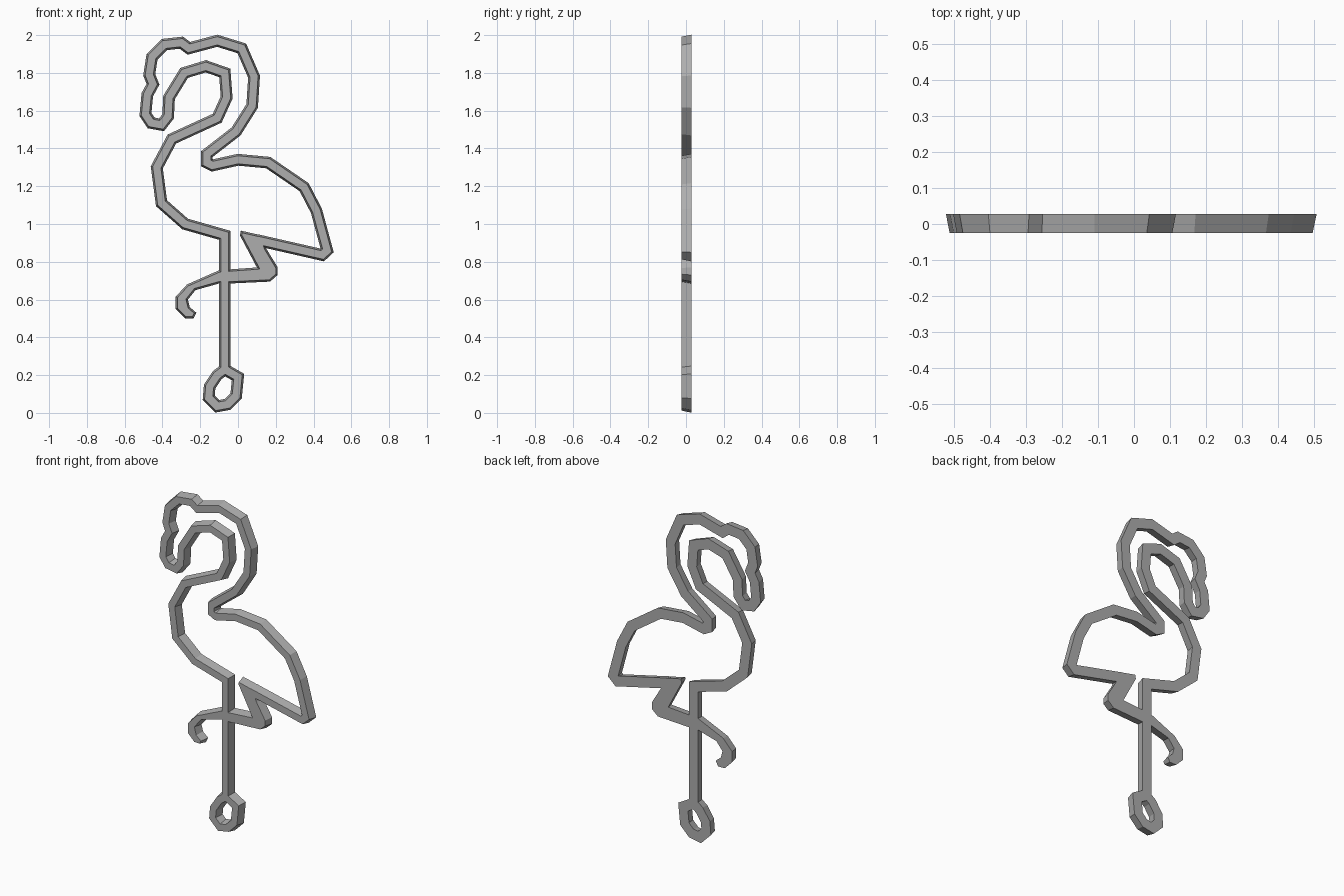
import bpy, bmesh
from mathutils import Vector

if "Cube" in bpy.data.objects:
    bpy.data.objects.remove(bpy.data.objects["Cube"])

UNIT = 0.01                  # profiles are written in hundredths
FRONT_Y, BACK_Y = -2.5, 2.8
BACK_HALF, DRAFT = 3.1, 1.0  # half stroke width at the back, taper to the front

metal = bpy.data.materials.new("plain grey")
metal.use_nodes = True
GREY = (0.42, 0.42, 0.42, 1)
metal.diffuse_color = GREY
metal.node_tree.nodes["Principled BSDF"].inputs["Base Color"].default_value = GREY


def offset(points, distance, closed):
    """Move a 2D path sideways with mitred corners."""
    pts = [Vector(p) for p in points]
    count, result = len(pts), []
    for i, p in enumerate(pts):
        before = pts[i - 1] if closed or i > 0 else None
        after = pts[(i + 1) % count] if closed or i < count - 1 else None
        a = (p - before).normalized() if before else (after - p).normalized()
        b = (after - p).normalized() if after else a
        na, nb = Vector((-a.y, a.x)), Vector((-b.y, b.x))
        result.append(p + (na + nb) * distance / (1 + na.dot(nb)))
    return result


def finish(name, bm):
    bmesh.ops.recalc_face_normals(bm, faces=bm.faces)
    mesh = bpy.data.meshes.new(name)
    bm.to_mesh(mesh)
    bm.free()
    mesh.materials.append(metal)
    obj = bpy.data.objects.new(name, mesh)
    bpy.context.collection.objects.link(obj)
    return obj


def layer(bm, points, y):
    return [bm.verts.new(Vector((p.x, y, p.y)) * UNIT) for p in points]


def ribbon(name, path, closed=False):
    """Flat bar along a path, narrower at the front."""
    bm = bmesh.new()
    front = BACK_HALF - DRAFT
    rails = [layer(bm, offset(path, d, closed), y) for d, y in
             ((front, FRONT_Y), (-front, FRONT_Y), (-BACK_HALF, BACK_Y), (BACK_HALF, BACK_Y))]
    sections = list(zip(*rails))
    following = sections[1:] + sections[:1] if closed else sections[1:]
    for s, t in zip(sections, following):
        for k in range(4):
            j = (k + 1) % 4
            bm.faces.new((s[k], s[j], t[j], t[k]))
    if not closed:
        bm.faces.new(sections[0])
        bm.faces.new(sections[-1])
    return finish(name, bm)


def plate(name, outline):
    """Clockwise outline made solid, narrower at the front."""
    bm = bmesh.new()
    back = layer(bm, offset(outline, 0, True), BACK_Y)
    front = layer(bm, offset(outline, -DRAFT, True), FRONT_Y)
    bm.faces.new(back)
    bm.faces.new(front)
    for i in range(len(back)):
        bm.faces.new((back[i - 1], back[i], front[i], front[i - 1]))
    return finish(name, bm)


# Standing leg, breast, neck, head, back and tail as one bent bar
bird = ribbon("bird_outline", [
    (-7, 22), (-7, 94), (-28, 100), (-40.5, 111), (-43, 130), (-35, 145),
    (-11, 156), (-6, 167), (-7, 180), (-17, 183.5), (-28.5, 180), (-36.5, 167),
    (-37, 157), (-40.5, 152.5), (-46, 153.5), (-49, 158), (-48, 168.5),
    (-45, 174), (-47, 179), (-45.5, 188.5), (-39, 195), (-30, 196), (-26, 193),
    (-11, 197), (2, 193), (8.5, 178), (7.5, 162.5), (-1, 149), (-16.5, 137),
    (-16.5, 132.5), (-13.5, 131), (0, 134), (16, 132.5), (35, 119.5),
    (41.5, 107), (47.2, 86), (44.6, 83.6), (10, 91.5)])

# Raised leg with thigh, knee and curled foot
raised_leg = plate("raised_leg", [
    (1.5, 96.5), (12.5, 94), (15, 87), (21, 77), (21, 73), (17, 69.5),
    (-4, 68.5), (-10, 68.5), (-22.5, 65), (-26.5, 60), (-25.5, 56), (-22, 53),
    (-23.5, 50), (-28, 50), (-33, 55), (-33, 61.5), (-27, 68), (-10, 75.5),
    (-4, 76), (10, 77), (1, 94)])

# Hanging loop at the foot of the standing leg
ring = ribbon("hanging_ring", [
    (-7, 23), (0, 19), (-1, 9), (-5.5, 4.5), (-11, 3.5), (-15.5, 8),
    (-15, 14), (-11, 20)], closed=True)

# Weld the pieces into one solid
for part in (raised_leg, ring):
    weld = bird.modifiers.new("weld", "BOOLEAN")
    weld.operation = "UNION"
    weld.solver = "EXACT"
    weld.object = part
bpy.context.view_layer.objects.active = bird
bird.select_set(True)
for weld in list(bird.modifiers):
    bpy.ops.object.modifier_apply(modifier=weld.name)
for part in (raised_leg, ring):
    bpy.data.objects.remove(part)
